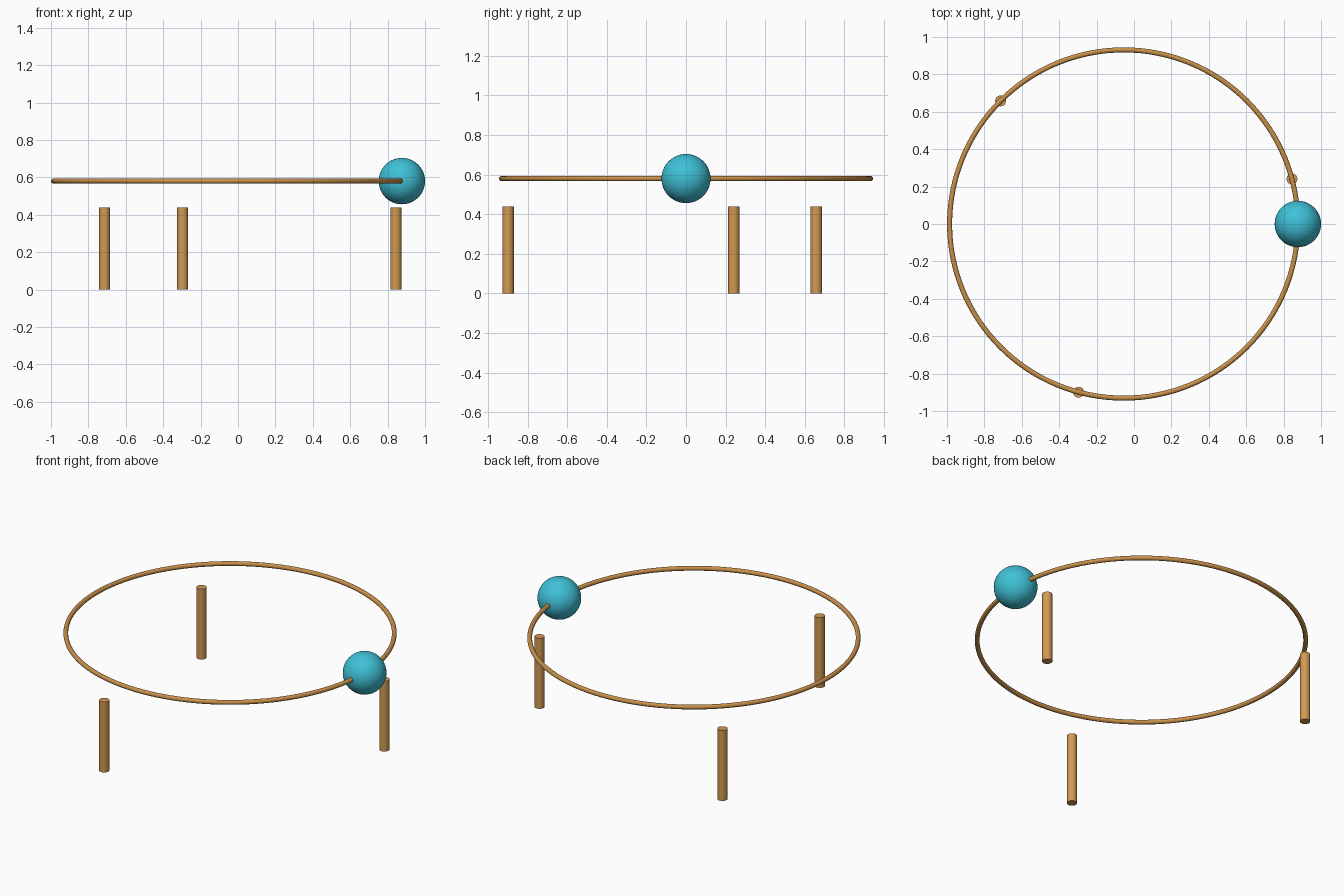
import bpy
import math

if "Cube" in bpy.data.objects:
    bpy.data.objects.remove(bpy.data.objects["Cube"])

CX, RING_R, RING_Z = -0.055, 0.931, 0.58


def material(name, rgb):
    m = bpy.data.materials.new(name)
    m.diffuse_color = (*rgb, 1.0)
    m.use_nodes = True
    m.node_tree.nodes["Principled BSDF"].inputs["Base Color"].default_value = m.diffuse_color
    return m


def finish(name, mat):
    ob = bpy.context.object
    ob.name = name
    ob.data.materials.append(mat)
    bpy.ops.object.shade_smooth_by_angle(angle=math.radians(40))
    return ob


bronze = material("bronze", (0.58, 0.28, 0.07))
wood = material("light_bronze", (0.64, 0.32, 0.085))
teal = material("turquoise", (0.05, 0.53, 0.68))

# Thin horizontal ring
bpy.ops.mesh.primitive_torus_add(location=(CX, 0, RING_Z), major_radius=RING_R,
                                 minor_radius=0.0135, major_segments=128,
                                 minor_segments=16)
finish("ring", bronze)

# Bead threaded on the ring
bpy.ops.mesh.primitive_uv_sphere_add(segments=48, ring_count=32, radius=0.124,
                                     location=(CX + RING_R, 0, RING_Z))
finish("bead", teal)

# Three posts spaced evenly below the ring
for i in range(3):
    a = math.radians(15 + 120 * i)
    h = 0.44
    bpy.ops.mesh.primitive_cylinder_add(
        vertices=32, radius=0.029, depth=h,
        location=(CX + RING_R * math.cos(a), RING_R * math.sin(a), h / 2))
    finish(f"post_{i + 1}", wood)
